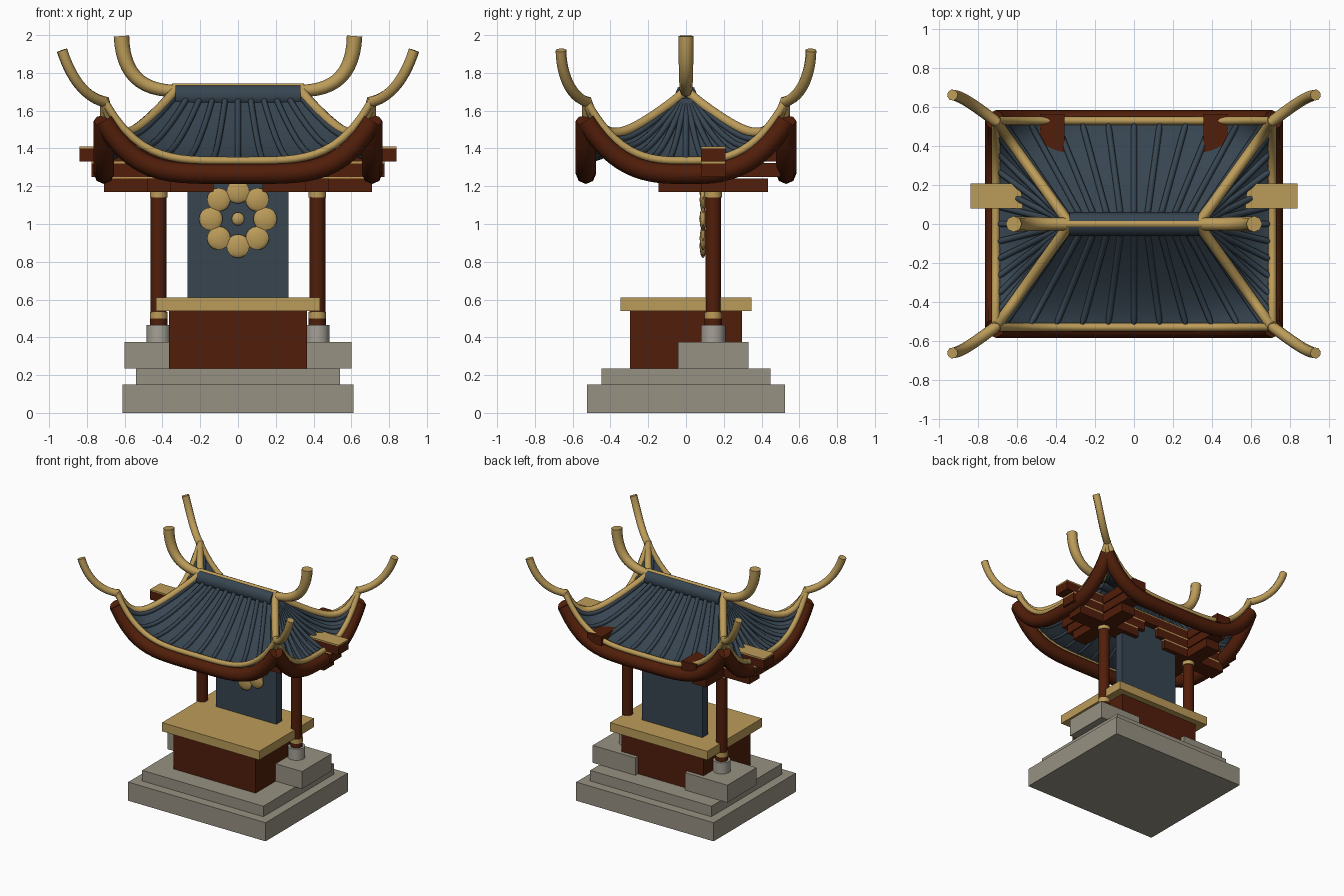
import bpy, bmesh, math
from mathutils import Matrix, Vector

if "Cube" in bpy.data.objects:
    bpy.data.objects.remove(bpy.data.objects["Cube"])


def material(name, rgb):
    m = bpy.data.materials.new(name)
    m.use_nodes = True
    m.diffuse_color = (*rgb, 1)
    m.node_tree.nodes["Principled BSDF"].inputs["Base Color"].default_value = (*rgb, 1)
    return m


RED = material("dark red wood", (0.082, 0.013, 0.003))
GOLD = material("gold", (0.5, 0.33, 0.1))
STONE = material("stone", (0.31, 0.286, 0.225))
PALE = material("pale stone", (0.38, 0.355, 0.31))
SLATE = material("slate blue", (0.038, 0.059, 0.081))


def mesh_object(name, bm, mat, smooth=False):
    bmesh.ops.recalc_face_normals(bm, faces=bm.faces)
    me = bpy.data.meshes.new(name)
    bm.to_mesh(me)
    bm.free()
    me.materials.append(mat)
    ob = bpy.data.objects.new(name, me)
    bpy.context.collection.objects.link(ob)
    if smooth:
        bpy.ops.object.select_all(action="DESELECT")
        ob.select_set(True)
        bpy.context.view_layer.objects.active = ob
        bpy.ops.object.shade_smooth_by_angle(angle=math.radians(40))


def box(name, mat, x, y, z):
    """Box from (low, high) pairs."""
    bm = bmesh.new()
    size = [b - a for a, b in (x, y, z)]
    mid = [(a + b) / 2 for a, b in (x, y, z)]
    bmesh.ops.create_cube(bm, size=1, matrix=Matrix.Translation(mid) @ Matrix.Diagonal((*size, 1)))
    mesh_object(name, bm, mat)


def cylinder(name, mat, x, y, z0, z1, r):
    bm = bmesh.new()
    bmesh.ops.create_cone(bm, cap_ends=True, segments=16, radius1=r, radius2=r, depth=z1 - z0,
                          matrix=Matrix.Translation((x, y, (z0 + z1) / 2)))
    mesh_object(name, bm, mat, True)


def tube(name, mat, paths, r, radius_at=lambda f: 1):
    """Round tubes along one or more paths."""
    cu = bpy.data.curves.new(name, "CURVE")
    cu.dimensions = "3D"
    cu.bevel_depth = r
    cu.bevel_resolution = 2
    cu.use_fill_caps = True
    for path in paths:
        sp = cu.splines.new("POLY")
        sp.points.add(len(path) - 1)
        for i, p in enumerate(path):
            sp.points[i].co = (*p, 1)
            sp.points[i].radius = radius_at(i / (len(path) - 1))
        sp.use_smooth = True
    cu.materials.append(mat)
    bpy.context.collection.objects.link(bpy.data.objects.new(name, cu))


def steps(n, low=0.0, high=1.0):
    return [low + (high - low) * i / n for i in range(n + 1)]


def bezier(a, b, c, d):
    a, b, c, d = (Vector(p) for p in (a, b, c, d))
    return [a * (1 - t)**3 + b * 3 * (1 - t)**2 * t + c * 3 * (1 - t) * t * t + d * t**3
            for t in steps(12)]


# Roof shape: u runs along the eave (-1 to 1), t from ridge to eave
RIDGE, EX, EY = 0.33, 0.71, 0.53


def roof_point(side, sign, u, t, lift=0):
    middle = 1.33 + 0.36 * (1 - t)**1.5
    hip = 1.70 - 0.36 * t**0.85 + 0.31 * t**6
    z = middle + (hip - middle) * abs(u)**(3 if side else 4) + lift
    reach = RIDGE + (EX - RIDGE) * t
    if side:
        return Vector((sign * reach, EY * t * u, z))
    return Vector((u * reach, sign * EY * t, z))


SLOPES = [("front", False, -1), ("back", False, 1), ("left", True, 1), ("right", True, -1)]

# Stone base
box("lower_step", STONE, (-0.612, 0.612), (-0.523, 0.523), (0, 0.15))
box("upper_step", STONE, (-0.54, 0.54), (-0.448, 0.448), (0.15, 0.235))

# Altar and back panel
box("altar_body", RED, (-0.365, 0.365), (-0.297, 0.297), (0.235, 0.54))
box("altar_top", GOLD, (-0.433, 0.433), (-0.348, 0.348), (0.54, 0.61))
box("back_panel", SLATE, (-0.268, 0.268), (0.105, 0.175), (0.61, 1.32))

# Flower ornament
bm = bmesh.new()
for k in range(9):
    if k == 8:
        place = Matrix.Diagonal((0.035, 0.02, 0.035, 1))
    else:
        place = (Matrix.Rotation(k * math.pi / 4, 4, "Y") @ Matrix.Translation((0, 0, 0.144))
                 @ Matrix.Diagonal((0.064, 0.018, 0.063, 1)))
    bmesh.ops.create_uvsphere(bm, u_segments=10, v_segments=8, radius=1,
                              matrix=Matrix.Translation((0, 0.09, 1.027)) @ place)
mesh_object("flower_ornament", bm, GOLD, True)

# Columns, plinths and stacked brackets
for label, s in (("left", 1), ("right", -1)):
    cx, cy = 0.42 * s, 0.144
    box(label + "_plinth", STONE, sorted((0.22 * s, 0.60 * s)), (-0.042, 0.33), (0.235, 0.375))
    cylinder(label + "_column_base", PALE, cx, cy, 0.375, 0.465, 0.064)
    cylinder(label + "_column", RED, cx, cy, 0.465, 1.2, 0.042)
    cylinder(label + "_column_foot", RED, cx, cy, 0.465, 0.5, 0.046)
    cylinder(label + "_lower_ring", GOLD, cx, cy, 0.5, 0.535, 0.047)
    cylinder(label + "_upper_ring", GOLD, cx, cy, 1.14, 1.17, 0.047)
    for tier in range(3):
        h, z = 0.29 + 0.065 * tier, 1.17 + 0.08 * tier
        name = f"{label}_bracket_{tier + 1}"
        box(name + "_across", RED, (cx - h, cx + h), (cy - 0.065, cy + 0.065), (z, z + 0.07))
        box(name + "_deep", RED, (cx - 0.063, cx + 0.063), (cy - h, cy + h), (z, z + 0.072))
        box(name + "_trim", GOLD, (cx - h, cx + h), (cy - 0.065, cy + 0.065), (z + 0.07, z + 0.08))

# Roof slopes with ribs, eave beams and gold edging
for label, side, sign in SLOPES:
    bm = bmesh.new()
    rows = [[bm.verts.new(roof_point(side, sign, u, t)) for u in steps(20, -1, 1)] for t in steps(14)]
    for a, b in zip(rows, rows[1:]):
        for i in range(20):
            bm.faces.new((a[i], a[i + 1], b[i + 1], b[i]))
    bmesh.ops.remove_doubles(bm, verts=bm.verts, dist=0.0005)
    mesh_object(label + "_roof_slope", bm, SLATE, True)

    spread = 0.88 if side else 0.95
    ribs = [[roof_point(side, sign, u, t, 0.008) for t in steps(12, 0.08, 1)]
            for u in steps(10, -spread, spread)]
    tube(label + "_roof_ribs", SLATE, ribs, 0.016, lambda f: 0.3 if f == 1 else 1)

    edge = [roof_point(side, sign, u, 1, 0.005) for u in steps(28, -1, 1)]
    tube(label + "_eave_edging", GOLD, [edge], 0.021)

    beam = []
    for u in steps(28, -1, 1):
        p = roof_point(side, sign, u, 1)
        p.z = 1.266 + 0.28 * abs(u)**(3 if side else 4.5)
        beam.append(p)
    tube(label + "_eave_beam", RED, [beam], 0.054)

# Hip ridges and upswept corner horns
corners = [(sx, sy) for sx in (-1, 1) for sy in (-1, 1)]
tube("hip_ridges", GOLD,
     [[roof_point(False, sy, sx, t, 0.012) for t in steps(20)] for sx, sy in corners], 0.027)
tube("corner_horns", GOLD,
     [bezier((sx * 0.70, sy * 0.52, 1.645), (sx * 0.82, sy * 0.61, 1.67),
             (sx * 0.89, sy * 0.66, 1.79), (sx * 0.932, sy * 0.662, 1.92)) for sx, sy in corners],
     0.029)

# Rounded ridge cap, ridge strip and ridge horns
tube("ridge_cap", SLATE, [[(-RIDGE, 0, 1.678), (RIDGE, 0, 1.678)]], 0.062)
tube("ridge_strip", GOLD, [[(-0.35, 0, 1.725), (0.35, 0, 1.725)]], 0.02)
tube("ridge_horns", GOLD,
     [bezier((s * 0.33, 0, 1.705), (s * 0.52, 0, 1.705), (s * 0.61, 0, 1.80), (s * 0.617, 0, 1.995))
      for s in (-1, 1)], 0.036, lambda f: 0.9 + 0.24 * f)
